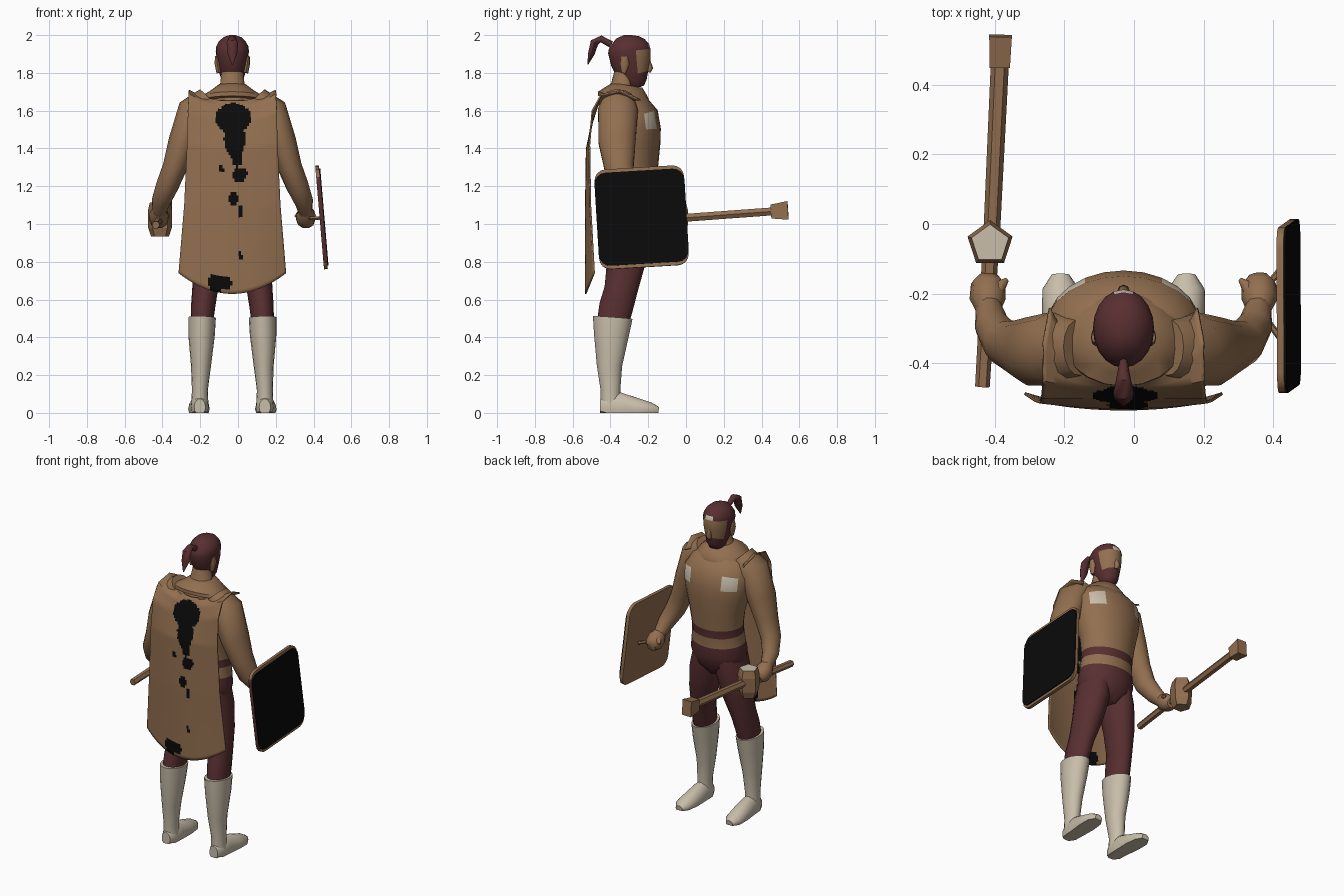
import bpy, bmesh, math
from mathutils import Vector, Matrix, Euler

cube = bpy.data.objects.get("Cube")
if cube:
    bpy.data.objects.remove(cube, do_unlink=True)

MID = -0.03  # x of the body's centre line
COLOURS = {
    "tan": (0.29, 0.16, 0.08),
    "maroon": (0.098, 0.028, 0.03),
    "bone": (0.58, 0.51, 0.40),
    "black": (0.003, 0.003, 0.003),
}
NAMES = list(COLOURS)
MATS = []
for label, rgb in COLOURS.items():
    m = bpy.data.materials.new(label)
    m.use_nodes = True
    m.diffuse_color = (*rgb, 1)
    bsdf = m.node_tree.nodes["Principled BSDF"]
    bsdf.inputs["Base Color"].default_value = (*rgb, 1)
    bsdf.inputs["Roughness"].default_value = 0.9
    MATS.append(m)


def finish(name, bm, colour, smooth=True):
    """Turn a bmesh into an object; colour is a name or a rule(centre, normal)."""
    bm.normal_update()
    rule = colour if callable(colour) else None
    if rule:
        for f in bm.faces:
            f.material_index = NAMES.index(rule(f.calc_center_median(), f.normal))
    me = bpy.data.meshes.new(name)
    bm.to_mesh(me)
    bm.free()
    for m in MATS if rule else [MATS[NAMES.index(colour)]]:
        me.materials.append(m)
    if smooth:
        me.shade_smooth()
        me.set_sharp_from_angle(angle=math.radians(50))
    ob = bpy.data.objects.new(name, me)
    bpy.context.collection.objects.link(ob)
    return ob


def tube(name, path, colour, sides=16, side=1, x0=MID, start=0.0, smooth=True):
    """Loft ellipses along a path of (x, y, z, half width, half depth)."""
    bm = bmesh.new()
    pts = [Vector((x0 + side * p[0], p[1], p[2])) for p in path]
    rings = []
    for i, p in enumerate(path):
        t = (pts[min(i + 1, len(pts) - 1)] - pts[max(i - 1, 0)]).normalized()
        u = (Vector((1, 0, 0)) - t * t.x).normalized()
        v = t.cross(u)
        ring = []
        for k in range(sides):
            a = start + math.tau * k / sides
            co = pts[i] + u * p[3] * math.cos(a) + v * p[4] * math.sin(a)
            co.z = max(co.z, 0)
            ring.append(bm.verts.new(co))
        rings.append(ring)
    for a, b in zip(rings, rings[1:]):
        for k in range(sides):
            j = (k + 1) % sides
            bm.faces.new((a[k], a[j], b[j], b[k]))
    bm.faces.new(rings[0])
    bm.faces.new(rings[-1])
    bmesh.ops.recalc_face_normals(bm, faces=bm.faces)
    return finish(name, bm, colour, smooth)


# Torso with waist stripe, trousers and chest patches
def torso_colour(c, n):
    if c.z < 1.12 or 1.185 < c.z < 1.235:
        return "maroon"
    if 1.49 < c.z < 1.57 and 0.11 < abs(c.x - MID) < 0.2 and c.y > -0.27:
        return "bone"
    return "tan"


tube("torso", [(0, y, z, a, b) for y, z, a, b in (
    (-.31, .91, .08, .08), (-.31, .98, .165, .13), (-.30, 1.06, .18, .14),
    (-.295, 1.12, .172, .135), (-.29, 1.185, .165, .13), (-.285, 1.235, .165, .13),
    (-.28, 1.33, .18, .135), (-.285, 1.42, .205, .15), (-.29, 1.495, .22, .157),
    (-.295, 1.565, .222, .15), (-.325, 1.63, .19, .12), (-.345, 1.68, .12, .085),
    (-.34, 1.73, .066, .058), (-.32, 1.80, .058, .06))], torso_colour, 24)

# Cowl around the neck
tube("cowl", [(0, -.31, 1.735, .075, .08), (0, -.316, 1.70, .12, .115),
              (0, -.325, 1.665, .175, .145), (0, -.33, 1.645, .18, .14)], "tan", 20)


# Head with hood, face opening and brow spot
def head_colour(c, n):
    if 1.915 < c.z < 1.945 and abs(c.x - MID) < .035 and c.y > -.24:
        return "bone"
    if 1.79 < c.z < 1.93 and c.y > -.255:
        return "tan"
    return "maroon"


tube("head", [(0, y, z, a, b) for y, z, a, b in (
    (-.255, 1.72, .03, .035), (-.265, 1.745, .052, .06), (-.28, 1.79, .066, .083),
    (-.292, 1.85, .08, .104), (-.30, 1.915, .088, .113), (-.302, 1.94, .085, .107),
    (-.306, 1.965, .072, .088), (-.31, 1.988, .048, .06), (-.31, 2.0, .015, .02))],
    head_colour, 20)
tube("nose", [(0, -.20, 1.875, .008, .008), (0, -.192, 1.825, .018, .018),
              (0, -.20, 1.805, .012, .012)], "tan", 8)
tube("ponytail", [(0, -.395, 1.95, .012, .018), (0, -.45, 1.98, .022, .018),
                  (0, -.485, 1.96, .03, .022), (0, -.50, 1.905, .027, .018),
                  (0, -.52, 1.845, .003, .003)], "maroon", 8)

# Limbs, mirrored about the centre line
for s, label in ((1, "left"), (-1, "right")):
    tube(label + "_ear", [(.072, -.33, 1.80, .012, .012), (.08, -.325, 1.85, .014, .026),
                          (.084, -.325, 1.89, .008, .015)], "tan", 8, s)
    tube(label + "_arm", [
        (.13, -.355, 1.67, .06, .08), (.2, -.36, 1.6, .09, .108),
        (.262, -.365, 1.43, .078, .1), (.305, -.355, 1.3, .064, .08),
        (.345, -.34, 1.2, .06, .066), (.378, -.29, 1.12, .05, .052),
        (.388, -.235, 1.06, .036, .04)], "tan", 14, s)
    tube(label + "_hand", [
        (.388, -.25, 1.07, .035, .038), (.39, -.215, 1.045, .052, .055),
        (.388, -.175, 1.02, .05, .05), (.385, -.15, 1.01, .03, .03)], "tan", 10, s)
    tube(label + "_thumb", [(.37, -.21, 1.06, .018, .018), (.352, -.175, 1.05, .017, .017),
                            (.335, -.16, 1.04, .007, .007)], "tan", 8, s)
    tube(label + "_leg", [
        (.08, -.31, 1.04, .08, .12), (.095, -.31, .93, .092, .122),
        (.122, -.32, .78, .085, .1), (.145, -.345, .65, .068, .088),
        (.155, -.37, .56, .064, .09), (.16, -.385, .49, .06, .085)], "maroon", 16, s)
    tube(label + "_boot", [
        (.16, -.388, .505, .073, .105), (.163, -.395, .41, .07, .092),
        (.166, -.405, .25, .053, .067), (.172, -.4, .12, .042, .052),
        (.172, -.4, .04, .046, .052)], "bone", 16, s)
    tube(label + "_foot", [
        (.172, -.455, .03, .03, .045), (.172, -.42, .03, .046, .075),
        (.173, -.35, .03, .05, .08), (.177, -.26, .02, .057, .06),
        (.181, -.185, .015, .052, .04), (.181, -.145, .01, .025, .022)], "bone", 14, s)

# Cape: rows of (edge y, edge z, half width, centre y, centre z)
ROWS = ((-.24, 1.66, .21, -.445, 1.655), (-.34, 1.71, .228, -.46, 1.65),
        (-.45, 1.69, .23, -.475, 1.62), (-.5, 1.6, .235, -.5, 1.54),
        (-.515, 1.42, .24, -.53, 1.40), (-.51, 1.1, .255, -.535, 1.08),
        (-.49, .74, .285, -.535, .63))
# Dark blotches: (x, z, radius x, radius z)
BLOTCHES = ((-.025, 1.56, .095, .08), (-.018, 1.45, .057, .1), (-.005, 1.35, .027, .05),
            (-.09, 1.29, .016, .016), (.008, 1.26, .04, .04), (-.025, 1.13, .026, .035),
            (.01, 1.07, .012, .035), (.01, .83, .013, .017), (-.1, .69, .065, .045))


def cape_colour(c, n):
    for x, z, rx, rz in BLOTCHES:
        if ((c.x - x) / rx) ** 2 + ((c.z - z) / rz) ** 2 < 1 and c.y < -.46:
            return "black"
    return "tan"


COLUMNS = 48
bm = bmesh.new()
grid = []
for top, low in zip(ROWS, ROWS[1:]):
    steps = max(4, round((top[1] - low[1]) / .018))
    for i in range(steps + (low is ROWS[-1])):
        ey, ez, hw, cy, cz = (p + (q - p) * i / steps for p, q in zip(top, low))
        row = []
        for k in range(COLUMNS + 1):
            u = 2 * k / COLUMNS - 1
            c = 1 - u * u
            row.append(bm.verts.new((MID + hw * u, ey + (cy - ey) * c, ez + (cz - ez) * c)))
        grid.append(row)
for a, b in zip(grid, grid[1:]):
    for k in range(COLUMNS):
        bm.faces.new((a[k], b[k], b[k + 1], a[k + 1]))
cape = finish("cape", bm, cape_colour)
solid = cape.modifiers.new("thickness", "SOLIDIFY")
solid.thickness = .008


# Shield: rounded board with a dark plate on its outer face
def slab(name, size, offset, colour):
    bm = bmesh.new()
    bmesh.ops.create_cube(bm, size=1)
    bmesh.ops.scale(bm, vec=size, verts=bm.verts)
    edges = [e for e in bm.edges if abs(e.verts[0].co.x - e.verts[1].co.x) > size[0] / 2]
    bmesh.ops.bevel(bm, geom=edges, offset=.06, segments=4, profile=.5, affect="EDGES")
    bmesh.ops.translate(bm, vec=(offset, 0, 0), verts=bm.verts)
    pose = Matrix.Translation((.442, -.235, 1.035)) @ Euler((.06, -.085, 0)).to_matrix().to_4x4()
    bm.transform(pose)
    return finish(name, bm, colour)


slab("shield_board", (.02, .475, .53), 0, lambda c, n: "maroon" if n.y < -.9 else "tan")
slab("shield_plate", (.006, .477, .495), .0125, "black")
tube("shield_handle", [(.43, -.12, 1.03, .01, .01), (.388, -.17, 1.03, .01, .01),
                       (.384, -.28, 1.03, .01, .01), (.43, -.34, 1.03, .01, .01)],
     "tan", 6, x0=0)

# Long hammer with a barrel-shaped cup by the hand
tube("hammer_shaft", [(-.435, -.467, .995, .021, .021), (-.407, 0, 1.033, .024, .024),
                      (-.385, .46, 1.067, .026, .024)], "tan", 6, x0=0, smooth=False)
tube("hammer_head", [(-.385, .45, 1.066, .041, .052), (-.383, .54, 1.072, .046, .07)],
     "tan", 4, x0=0, start=math.pi / 4, smooth=False)
tube("cup", [(-.413, -.057, z, r, r) for z, r in (
    (.935, .05), (.98, .066), (1.07, .068), (1.115, .056))],
    lambda c, n: "bone" if n.z > .9 else "tan", 5, x0=0, start=math.pi / 2, smooth=False)
